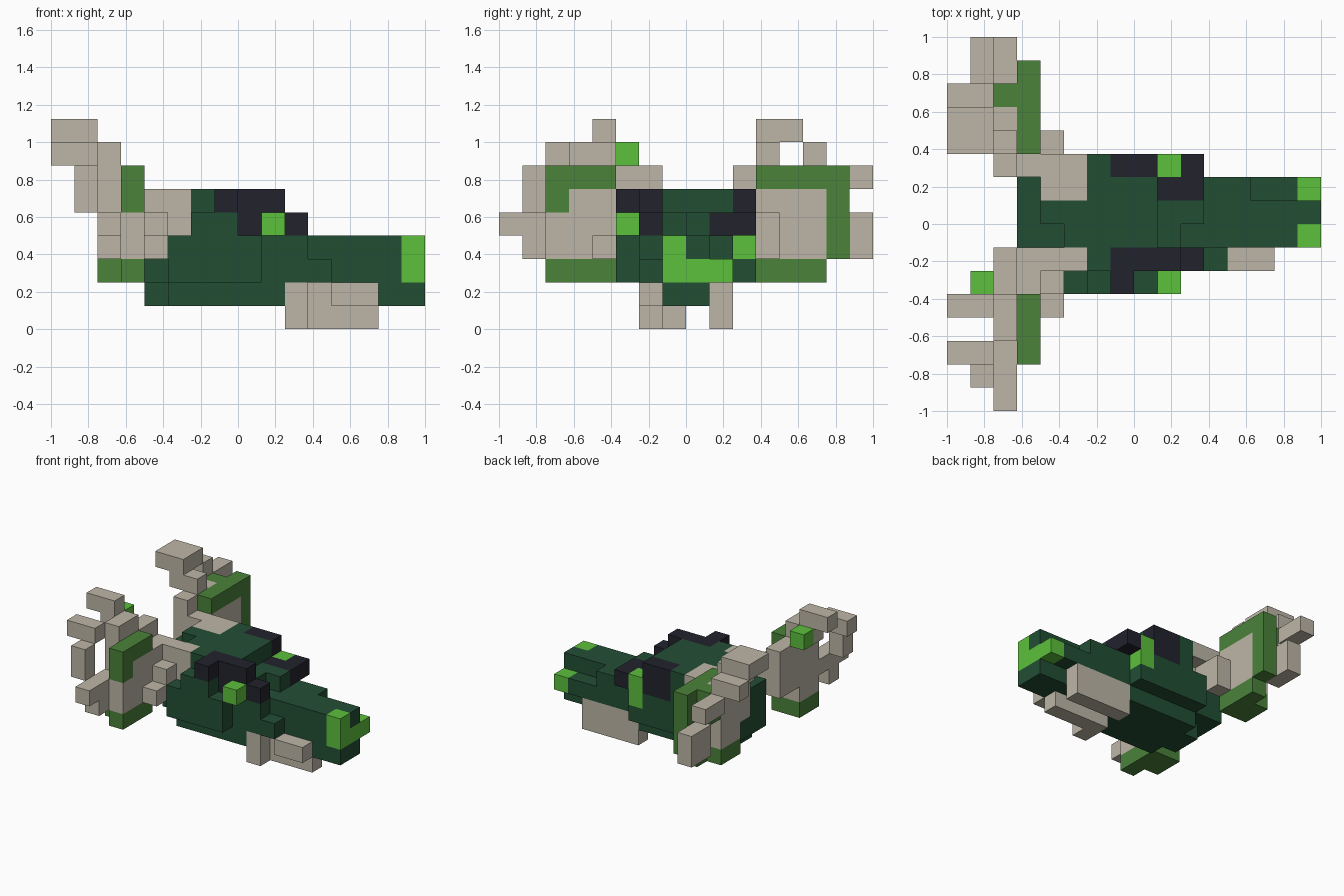
import bpy, bmesh
from mathutils import Vector

cube = bpy.data.objects.get("Cube")
if cube:
    bpy.data.objects.remove(cube)

UNIT = 0.125
COLOURS = {
    "bone": (0.51, 0.47, 0.385),
    "dark_green": (0.016, 0.076, 0.034),
    "moss_green": (0.069, 0.223, 0.042),
    "bright_green": (0.107, 0.527, 0.045),
    "near_black": (0.016, 0.016, 0.027),
}


def make_material(name, rgb):
    mat = bpy.data.materials.new(name)
    mat.use_nodes = True
    mat.diffuse_color = (*rgb, 1)
    mat.node_tree.nodes["Principled BSDF"].inputs["Base Color"].default_value = (*rgb, 1)
    return mat


materials = {name: make_material(name, rgb) for name, rgb in COLOURS.items()}
cells = {}     # grid cell -> part name
part_colour = {}


def block(part, colour, xs, ys, zs):
    """Fill a box of grid cells; later blocks replace earlier ones."""
    part_colour[part] = colour
    for x in range(*xs):
        for y in range(*ys):
            for z in range(*zs):
                cells[x, y, z] = part


def flip(side, ys):
    return ys if side > 0 else (-ys[1], -ys[0])


# Body: belly, core, flanks and stepped back
block("belly", "dark_green", (-4, 8), (-1, 1), (1, 2))
block("belly", "dark_green", (-3, 2), (-2, 2), (1, 2))
block("body", "dark_green", (-5, 8), (-1, 1), (2, 4))
block("body", "dark_green", (-4, 4), (-2, -1), (2, 3))
block("body", "dark_green", (-4, 3), (-2, -1), (3, 4))
block("body", "dark_green", (-5, 8), (1, 2), (2, 3))
block("body", "dark_green", (-5, 5), (1, 2), (3, 4))
block("right_flank", "dark_green", (-3, 1), (-3, -2), (2, 4))
block("right_flank", "dark_green", (-2, 0), (-3, -2), (4, 5))
block("left_flank", "dark_green", (-3, 2), (2, 3), (2, 4))
block("left_flank", "dark_green", (-2, -1), (2, 3), (4, 6))
block("back", "dark_green", (-5, 2), (-2, 2), (4, 5))
block("back", "dark_green", (2, 3), (0, 1), (4, 5))
block("back", "dark_green", (-3, 1), (-1, 2), (5, 6))
block("back", "dark_green", (-4, -3), (0, 1), (5, 6))
block("back", "dark_green", (-2, -1), (-2, -1), (5, 6))

# Black bands with bright eyes
block("right_band", "near_black", (-1, 2), (-2, -1), (5, 6))
block("right_band", "near_black", (0, 3), (-2, -1), (4, 5))
block("right_band", "near_black", (-1, 0), (-3, -2), (5, 6))
block("left_band", "near_black", (-1, 1), (2, 3), (4, 6))
block("left_band", "near_black", (1, 3), (1, 2), (4, 5))
block("left_band", "near_black", (2, 3), (2, 3), (4, 5))
block("right_eye", "bright_green", (1, 2), (-3, -2), (4, 5))
block("left_eye", "bright_green", (1, 2), (2, 3), (3, 5))

# Bright tip at the far end
block("tip", "bright_green", (7, 8), (-1, 2), (2, 3))
block("tip", "bright_green", (7, 8), (-1, 0), (3, 4))

# Legs
block("left_leg", "bone", (2, 6), (1, 2), (0, 2))
block("right_leg", "bone", (2, 3), (-2, -1), (0, 2))
block("right_leg", "bone", (2, 6), (-1, 0), (0, 1))
block("right_leg", "bone", (3, 4), (-1, 0), (1, 2))
block("right_leg", "bone", (4, 6), (-2, -1), (1, 2))

# Arms and hands shared by both sides
for side, label in ((1, "left"), (-1, "right")):
    arm, palm, shell = label + "_arm", label + "_palm", label + "_shell"
    block(arm, "bone", (-4, -2), flip(side, (1, 3)), (5, 6))
    block(arm, "bone", (-3, -2), flip(side, (1, 2)), (4, 5))
    block(arm, "bone", (-6, -3), flip(side, (2, 3)), (4, 5))
    block(arm, "bone", (-6, -4), flip(side, (2, 3)), (5, 6))
    block(arm, "bone", (-6, -5), flip(side, (2, 3)), (6, 7))
    block(palm, "bone", (-6, -5), flip(side, (3, 5)), (3, 7))
    block(palm, "bone", (-5, -4), flip(side, (3, 6)), (3, 6))
    block(palm, "bone", (-4, -3), flip(side, (3, 4)), (3, 4))
    block(shell, "moss_green", (-5, -4), flip(side, (3, 6)), (6, 7))
    block(shell, "moss_green", (-5, -4), flip(side, (3, 6)), (2, 3))
    block(shell, "moss_green", (-6, -5), flip(side, (3, 5)), (2, 3))

# Differences of the right arm
for y in (-3, -2):
    cells.pop((-4, y, 5) if y == -3 else (-3, y, 3), None)
block("body", "dark_green", (-3, -2), (-2, -1), (3, 4))
block("right_arm", "bone", (-6, -5), (-2, -1), (4, 7))
block("right_arm", "bone", (-5, -4), (-2, -1), (5, 6))
cells.pop((-3, -3, 5), None)
block("right_shell", "moss_green", (-5, -4), (-6, -5), (5, 6))

# Right fingers
block("right_fingers", "bone", (-6, -5), (-5, -3), (7, 8))
block("right_fingers", "bone", (-8, -6), (-4, -3), (8, 9))
block("right_fingers", "bone", (-7, -6), (-4, -3), (7, 8))
block("right_fingers", "bone", (-8, -6), (-6, -5), (7, 8))
block("right_fingers", "bone", (-7, -6), (-7, -6), (5, 7))
block("right_fingers", "bone", (-6, -5), (-8, -5), (4, 5))
block("right_fingers", "bone", (-6, -5), (-7, -6), (3, 4))
block("right_ring", "bright_green", (-7, -6), (-3, -2), (7, 8))

# Differences of the left arm, then left fingers
block("left_palm", "bone", (-4, -3), (3, 4), (4, 5))
block("left_shell", "moss_green", (-5, -4), (6, 7), (3, 7))
block("left_shell", "moss_green", (-6, -5), (5, 6), (5, 7))
block("left_fingers", "bone", (-8, -6), (3, 5), (8, 9))
block("left_fingers", "bone", (-7, -5), (3, 4), (7, 8))
block("left_fingers", "bone", (-8, -6), (5, 6), (7, 8))
block("left_fingers", "bone", (-7, -6), (6, 8), (6, 7))
block("left_fingers", "bone", (-6, -5), (6, 8), (3, 5))


def build_part(part):
    """Mesh the exposed sides of one part's cells, merged into large flat faces."""
    bm = bmesh.new()
    for cell, owner in cells.items():
        if owner != part:
            continue
        centre = Vector(cell) + Vector((0.5, 0.5, 0.5))
        for axis in range(3):
            for sign in (-1, 1):
                neighbour = list(cell)
                neighbour[axis] += sign
                if tuple(neighbour) in cells:
                    continue
                normal, u, v = Vector(), Vector(), Vector()
                normal[axis] = sign / 2
                u[(axis + 1) % 3] = 0.5
                v[(axis + 2) % 3] = sign / 2
                mid = centre + normal
                corners = (mid - u - v, mid + u - v, mid + u + v, mid - u + v)
                bm.faces.new([bm.verts.new(c * UNIT) for c in corners])
    bmesh.ops.remove_doubles(bm, verts=bm.verts, dist=0.001)
    bmesh.ops.dissolve_limit(bm, angle_limit=0.01, verts=bm.verts, edges=bm.edges)
    mesh = bpy.data.meshes.new(part)
    bm.to_mesh(mesh)
    bm.free()
    mesh.materials.append(materials[part_colour[part]])
    bpy.context.collection.objects.link(bpy.data.objects.new(part, mesh))


for part in part_colour:
    build_part(part)
